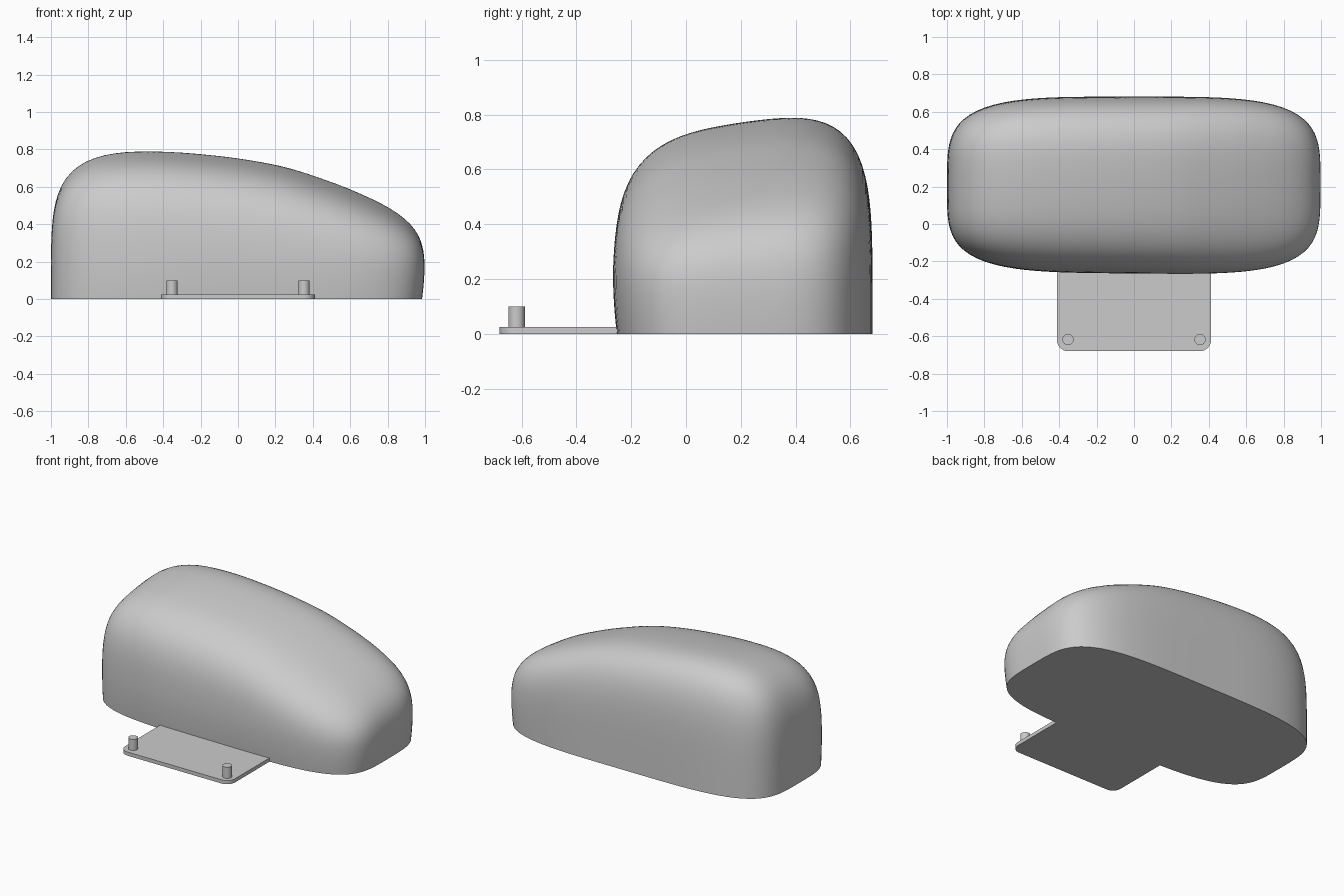
import bpy, bmesh, math

if "Cube" in bpy.data.objects:
    bpy.data.objects.remove(bpy.data.objects["Cube"])

grey = bpy.data.materials.new("plain grey")
grey.diffuse_color = (0.6, 0.6, 0.6, 1)
grey.use_nodes = True
grey.node_tree.nodes["Principled BSDF"].inputs["Base Color"].default_value = grey.diffuse_color


def finish(bm, name, angle=40):
    bmesh.ops.recalc_face_normals(bm, faces=bm.faces)
    me = bpy.data.meshes.new(name)
    bm.to_mesh(me)
    bm.free()
    me.materials.append(grey)
    ob = bpy.data.objects.new(name, me)
    bpy.context.collection.objects.link(ob)
    bpy.ops.object.select_all(action='DESELECT')
    ob.select_set(True)
    bpy.context.view_layer.objects.active = ob
    bpy.ops.object.shade_smooth_by_angle(angle=math.radians(angle))
    return ob


# Body: rounded block whose crown falls to the right and to the front
CROWN = [(-1, .85), (-.75, .833), (-.5, .812), (-.25, .792), (0, .764),
         (.25, .718), (.5, .645), (.75, .572), (1, .52)]
CENTRE_Y, HALF_Y = 0.203, 0.478


def crown(x):
    """Smooth (Catmull-Rom) crown height along the length."""
    t = min(max((x + 1) / .25, 0), 7.9999)
    i = int(t)
    t -= i
    p = [CROWN[min(max(i + k, 0), 8)][1] for k in (-1, 0, 1, 2)]
    return .5 * (2 * p[1] + (p[2] - p[0]) * t
                 + (2 * p[0] - 5 * p[1] + 4 * p[2] - p[3]) * t * t
                 + (3 * p[1] - p[0] - 3 * p[2] + p[3]) * t ** 3)


def section(a):
    """Superellipse side profile: radius share and height share."""
    c, s = math.cos(a), math.sin(a)
    r = (c ** 4.5 + s ** 4.5) ** (-1 / 4.5)
    if a < math.pi / 4:
        return (1 - (s * r) ** 5) ** .25, s * r
    return c * r, (1 - (c * r) ** 4) ** .2


def body_point(th, a):
    rho, h = section(a)
    c, s = math.cos(th), math.sin(th)
    r = (c ** 4 + s ** 4) ** -.25
    x, u = c * r * rho, s * r * rho
    z = h * (crown(x) - .04 * (u - .87) ** 2)
    tuck = 1 - .016 * max(0, 1 - z / .25) ** 2   # slight undercut at the foot
    y = HALF_Y * u
    if u < 0:
        y *= (.98 + .02 * x) * (1 - 2 * (1 - tuck))
    if x > 0:
        x *= tuck
    return x, CENTRE_Y + y, z


SEG, RINGS = 128, 36
bm = bmesh.new()
rings = [[bm.verts.new(body_point(2 * math.pi * i / SEG, math.pi / 2 * j / RINGS))
          for i in range(SEG)] for j in range(RINGS)]
for low, high in zip(rings, rings[1:]):
    for i in range(SEG):
        k = (i + 1) % SEG
        bm.faces.new((low[i], low[k], high[k], high[i]))
top = bm.verts.new(body_point(0, math.pi / 2 - 1e-6))
for i in range(SEG):
    bm.faces.new((rings[-1][i], rings[-1][(i + 1) % SEG], top))
bm.faces.new(rings[0])
finish(bm, "body", 50)

# Plate: thin tongue with rounded front corners
W, FRONT, BACK, R = .412, -.68, -.24, .06
outline = [(W, BACK), (-W, BACK)]
for cx, start in ((-W + R, math.pi), (W - R, 1.5 * math.pi)):
    for k in range(9):
        a = start + math.pi / 2 * k / 8
        outline.append((cx + R * math.cos(a), FRONT + R + R * math.sin(a)))
bm = bmesh.new()
base = bm.faces.new([bm.verts.new((x, y, 0)) for x, y in outline])
side = bmesh.ops.extrude_face_region(bm, geom=[base], use_keep_orig=True)
bmesh.ops.translate(bm, vec=(0, 0, .025),
                    verts=[v for v in side["geom"] if isinstance(v, bmesh.types.BMVert)])
finish(bm, "mounting_plate")

# Pegs: one at each front corner of the plate
for name, x in (("left_peg", -.353), ("right_peg", .353)):
    bm = bmesh.new()
    bmesh.ops.create_cone(bm, cap_ends=True, segments=32, radius1=.03, radius2=.03, depth=.08)
    bmesh.ops.translate(bm, vec=(x, -.618, .06), verts=bm.verts)
    finish(bm, name)
